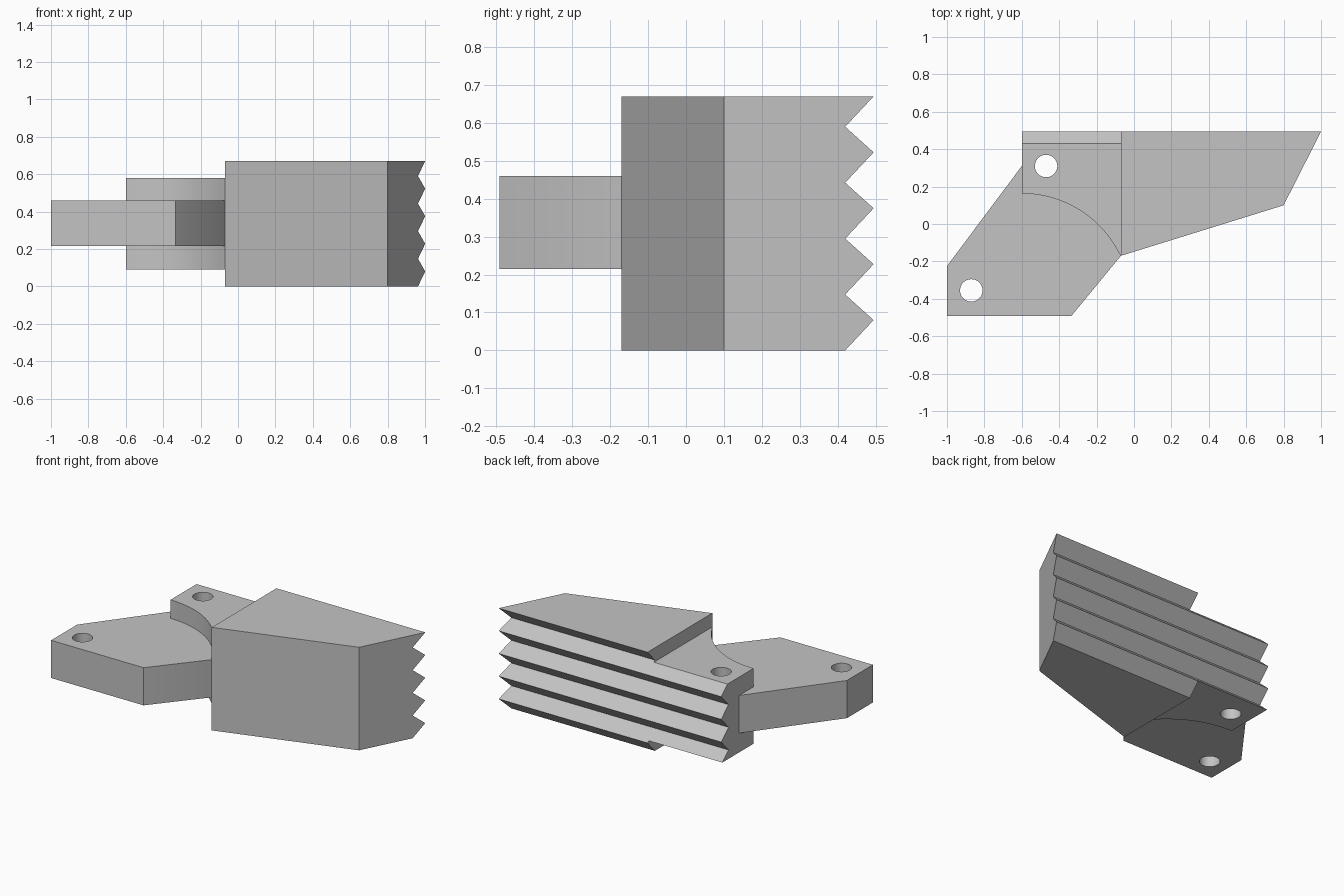
import bpy
import bmesh
from math import sin, cos, radians, atan2
from mathutils import Vector

cube = bpy.data.objects.get("Cube")
if cube:
    bpy.data.objects.remove(cube, do_unlink=True)

steel = bpy.data.materials.new("plain grey")
steel.use_nodes = True
grey = (0.55, 0.55, 0.55, 1)
steel.diffuse_color = grey
steel.node_tree.nodes["Principled BSDF"].inputs["Base Color"].default_value = grey


def prism(name, points, depth):
    """Extrude a closed 3D outline along the depth vector."""
    bm = bmesh.new()
    face = bm.faces.new([bm.verts.new(p) for p in points])
    top = bmesh.ops.extrude_face_region(bm, geom=[face])["geom"]
    bmesh.ops.translate(bm, vec=Vector(depth),
                        verts=[v for v in top if isinstance(v, bmesh.types.BMVert)])
    bmesh.ops.recalc_face_normals(bm, faces=bm.faces)
    mesh = bpy.data.meshes.new(name)
    bm.to_mesh(mesh)
    bm.free()
    mesh.materials.append(steel)
    obj = bpy.data.objects.new(name, mesh)
    bpy.context.collection.objects.link(obj)
    return obj


def slab(name, outline, bottom, top):
    return prism(name, [(x, y, bottom) for x, y in outline], (0, 0, top - bottom))


def drill(name, x, y, radius=0.06, sides=40):
    ring = [(x + radius * cos(radians(360 * i / sides)),
             y + radius * sin(radians(360 * i / sides))) for i in range(sides)]
    return slab(name, ring, -0.2, 0.9)


def cut(obj, cutters):
    bpy.context.view_layer.objects.active = obj
    for cutter in cutters:
        mod = obj.modifiers.new("cut", "BOOLEAN")
        mod.operation = "DIFFERENCE"
        mod.solver = "EXACT"
        mod.object = cutter
        bpy.ops.object.modifier_apply(modifier=mod.name)


# Jaw block, overlong at the back until the teeth are cut
corner = (-0.07, -0.17)
jaw = slab("jaw", [corner, (0.8, 0.1), (1.054, 0.6), (-0.07, 0.6)], 0, 0.67)

# Hinge lug with a concave rounded front
centre, radius = Vector((-0.6, -0.42)), 0.583
end = atan2(corner[1] - centre.y, corner[0] - centre.x)
steps = 24
arc = []
for i in range(steps):
    a = radians(90) + (end - radians(90)) * i / steps
    arc.append((centre.x + radius * cos(a), centre.y + radius * sin(a)))
lug = slab("hinge_lug", arc + [corner, (0.03, 0), (0.03, 0.6), (-0.6, 0.6)], 0.09, 0.58)

# Flat arm seated in the lug
arm = slab("arm", [(-1, -0.225), (-1, -0.492), (-0.335, -0.492), corner,
                   (0, 0), (-0.07, 0.12), (-0.6, 0.31)], 0.215, 0.46)

# Saw-tooth cutter running across the back
pitch, valley, tip = 0.1475, 0.42, 0.495
zigzag = []
for k in range(-1, 6):
    zigzag += [(-1.2, valley, k * pitch), (-1.2, tip, k * pitch + 0.08)]
teeth = prism("teeth_cutter", zigzag + [(-1.2, 0.8, zigzag[-1][2]),
                                        (-1.2, 0.8, zigzag[0][2])], (2.4, 0, 0))

# Bolt holes
lug_drill = drill("lug_drill", -0.47, 0.31)
arm_drill = drill("arm_drill", -0.87, -0.355)

cut(jaw, [teeth])
cut(lug, [teeth, lug_drill])
cut(arm, [lug_drill, arm_drill])
for helper in (teeth, lug_drill, arm_drill):
    bpy.data.objects.remove(helper, do_unlink=True)

# Smooth the curved walls, keep edges crisp
bpy.ops.object.select_all(action="DESELECT")
for obj in (lug, arm):
    obj.select_set(True)
bpy.context.view_layer.objects.active = lug
bpy.ops.object.shade_smooth_by_angle(angle=radians(25))
